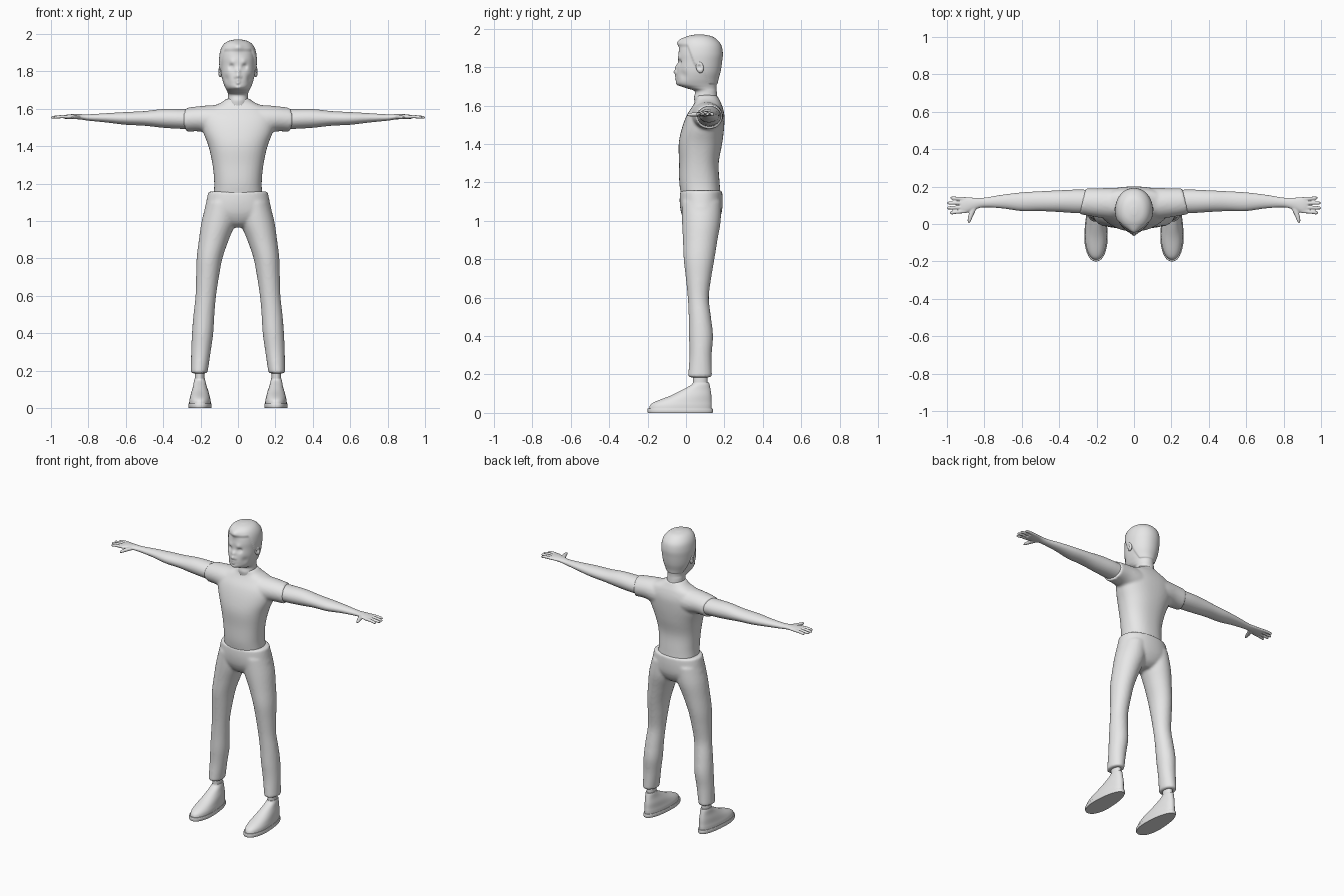
import bpy
import bmesh
import math
from mathutils import Vector, Matrix

cube = bpy.data.objects.get("Cube")
if cube:
    bpy.data.objects.remove(cube, do_unlink=True)

grey = bpy.data.materials.new("plain grey")
grey.use_nodes = True
grey.diffuse_color = (0.8, 0.8, 0.8, 1)
grey.node_tree.nodes["Principled BSDF"].inputs["Base Color"].default_value = (0.8, 0.8, 0.8, 1)


def spline(stations, steps):
    """Catmull-Rom interpolation of whole station rows."""
    rows = [Vector(s) for s in stations]
    result = []
    for i in range(len(rows) - 1):
        before, a, b = rows[max(i - 1, 0)], rows[i], rows[i + 1]
        after = rows[min(i + 2, len(rows) - 1)]
        for k in range(steps):
            t = k / steps
            result.append(a + ((b - before) * t
                               + (before * 2 - a * 5 + b * 4 - after) * t ** 2
                               + (a * 3 - before - b * 3 + after) * t ** 3) * 0.5)
    return result + [rows[-1]]


def loft(bm, axis, stations, sides=32, steps=4, power=2.0):
    """Closed tube; each station is (position, centre a, centre b, radius a, radius b)."""
    place = {"x": lambda t, a, b: (t, a, b),
             "y": lambda t, a, b: (a, t, b),
             "z": lambda t, a, b: (a, b, t)}[axis]
    rings = []
    for t, ca, cb, ra, rb in spline(stations, steps):
        ring = []
        for k in range(sides):
            angle = math.tau * k / sides
            c, s = math.cos(angle), math.sin(angle)
            a = ca + ra * math.copysign(abs(c) ** (2 / power), c)
            b = cb + rb * math.copysign(abs(s) ** (2 / power), s)
            ring.append(bm.verts.new(place(t, a, b)))
        rings.append(ring)
    for low, high in zip(rings, rings[1:]):
        for k in range(sides):
            n = (k + 1) % sides
            bm.faces.new((low[k], low[n], high[n], high[k]))
    bm.faces.new(rings[0])
    bm.faces.new(rings[-1])
    return [v for ring in rings for v in ring]


def brush(verts, centre, radius, push):
    """Soft symmetric sculpting stroke."""
    for v in verts:
        gap = (Vector((abs(v.co.x), v.co.y, v.co.z)) - Vector(centre)).length
        move = Vector(push) * math.exp(-(gap / radius) ** 2)
        if v.co.x < 0:
            move.x = -move.x
        v.co += move


def build(name, bm, voxel=0, smooth=0, mirror=False):
    bmesh.ops.recalc_face_normals(bm, faces=bm.faces)
    mesh = bpy.data.meshes.new(name)
    bm.to_mesh(mesh)
    bm.free()
    mesh.materials.append(grey)
    obj = bpy.data.objects.new(name, mesh)
    bpy.context.collection.objects.link(obj)
    bpy.ops.object.select_all(action="DESELECT")
    obj.select_set(True)
    bpy.context.view_layer.objects.active = obj
    bpy.ops.object.shade_smooth_by_angle(angle=math.radians(45))
    if voxel:
        fuse = obj.modifiers.new("fuse", "REMESH")
        fuse.mode = "VOXEL"
        fuse.voxel_size = voxel
        fuse.use_smooth_shade = True
        soften = obj.modifiers.new("soften", "SMOOTH")
        soften.iterations = smooth
    if mirror:
        pair = obj.modifiers.new("pair", "MIRROR")
        pair.use_mirror_merge = False
    return obj


# Shirt: trunk fused with two short sleeves whose openings slant
bm = bmesh.new()
loft(bm, "z", [(1.12, 0, .079, .132, .102), (1.2, 0, .07, .127, .105), (1.3, 0, .067, .136, .103),
               (1.4, 0, .075, .158, .113), (1.48, 0, .088, .188, .11), (1.55, 0, .102, .2, .098),
               (1.6, 0, .112, .165, .076), (1.63, 0, .112, .095, .062), (1.655, 0, .105, .06, .056)],
     sides=48, power=2.3)
half = [(.04, .108, 1.54, .085, .085), (.12, .11, 1.54, .084, .08),
        (.2, .115, 1.546, .076, .068), (.276, .122, 1.541, .069, .064)]
sleeves = loft(bm, "x", [(-r[0], *r[1:]) for r in reversed(half)] + half)
for v in sleeves:
    v.co.x *= 1 - 0.9 * (v.co.y - 0.12)
build("shirt", bm, voxel=0.008, smooth=6)

# Trousers: hips fused with two legs
bm = bmesh.new()
loft(bm, "z", [(1.158, 0, .079, .158, .109), (1.1, 0, .079, .17, .112), (1.04, 0, .08, .176, .105),
               (.99, 0, .08, .11, .08), (.965, 0, .08, .05, .045)], sides=48, power=2.2)
for side in (1, -1):
    loft(bm, "z", [(z, cx * side, cy, rx, ry) for z, cx, cy, rx, ry in [
        (1.1, .085, .08, .082, .102), (1, .102, .08, .092, .101), (.9, .129, .074, .08, .09),
        (.8, .152, .068, .069, .08), (.7, .163, .065, .061, .066), (.6, .172, .064, .055, .055),
        (.5, .182, .072, .056, .058), (.4, .189, .078, .057, .063), (.3, .198, .076, .052, .058),
        (.185, .208, .073, .045, .063)]])
build("trousers", bm, voxel=0.008, smooth=6)

# Arm with palm, four fingers and thumb
bm = bmesh.new()
loft(bm, "x", [(.18, .12, 1.542, .06, .054), (.3, .121, 1.545, .063, .053), (.4, .122, 1.548, .058, .05),
               (.5, .122, 1.548, .053, .039), (.6, .119, 1.548, .05, .034), (.7, .12, 1.551, .037, .025),
               (.8, .115, 1.553, .026, .017), (.85, .109, 1.557, .031, .014), (.9, .101, 1.557, .043, .013),
               (.928, .1, 1.556, .041, .01)])
for root, tip, end in [(.068, .06, .985), (.09, .086, 1), (.113, .112, .998), (.134, .139, .982)]:
    loft(bm, "x", [(.9, root, 1.557, .01, .009), (.95, (root + tip) / 2, 1.557, .0098, .0088),
                   (end - .01, tip, 1.554, .0088, .0075), (end, tip, 1.553, .004, .004)], sides=16)
loft(bm, "y", [(.1, .848, 1.556, .016, .012), (.06, .867, 1.555, .015, .011),
               (.02, .88, 1.553, .01, .009), (.004, .882, 1.552, .004, .004)], sides=16)
build("arms", bm, voxel=0.004, smooth=3, mirror=True)

# Head and neck: dense loft, then soft sculpting
bm = bmesh.new()
head = loft(bm, "z", [
    (1.6, 0, .11, .062, .062), (1.64, 0, .103, .055, .061), (1.675, 0, .102, .053, .058),
    (1.692, 0, .078, .058, .081), (1.71, 0, .058, .067, .102), (1.74, 0, .057, .079, .107),
    (1.78, 0, .063, .089, .111), (1.83, 0, .07, .093, .111), (1.87, 0, .073, .094, .112),
    (1.91, 0, .074, .088, .104), (1.938, 0, .07, .073, .087), (1.955, 0, .07, .05, .06),
    (1.963, 0, .07, .015, .02)], sides=112, steps=8, power=2.1)

# Hair: raised shell above a hairline that drops around the ears to the nape
hairline = [(-1, 1.905), (.01, 1.905), (.045, 1.81), (.09, 1.79), (.12, 1.71), (1, 1.71)]
core = Vector((0, 0.07, 1.84))
for v in head:
    for (y0, z0), (y1, z1) in zip(hairline, hairline[1:]):
        if y0 <= v.co.y < y1:
            line = z0 + (z1 - z0) * (v.co.y - y0) / (y1 - y0)
            break
    raised = min(max((v.co.z - line) / 0.012, 0), 1)
    v.co += (v.co - core).normalized() * 0.007 * raised

# Face: fringe, brow, eye sockets, eyes, nose, cheeks, mouth and chin
for centre, radius, push in [
        ((0, -.03, 1.928), .026, (0, -.014, .003)),
        ((.03, -.035, 1.85), .016, (0, -.005, 0)),
        ((.035, -.032, 1.824), .014, (0, .013, 0)),
        ((.035, -.025, 1.822), .007, (0, -.005, 0)),
        ((0, -.044, 1.802), .013, (0, -.011, 0)),
        ((0, -.052, 1.776), .013, (0, -.017, 0)),
        ((.013, -.045, 1.77), .008, (.002, -.004, 0)),
        ((.055, -.01, 1.76), .022, (-.005, .005, 0)),
        ((0, -.05, 1.75), .011, (0, -.007, 0)),
        ((0, -.05, 1.738), .01, (0, -.006, 0)),
        ((0, -.058, 1.7445), .005, (0, .005, 0)),
        ((0, -.05, 1.725), .008, (0, .004, 0)),
        ((0, -.045, 1.711), .017, (0, -.006, 0))]:
    brush(head, centre, radius, push)
build("head", bm)

# Ears: flattened ovals with a hollow
bm = bmesh.new()
shape = (Matrix.Translation((.094, .072, 1.8)) @ Matrix.Rotation(-.25, 4, "Z")
         @ Matrix.Rotation(.2, 4, "X") @ Matrix.Diagonal((.012, .02, .031, 1)))
ear = bmesh.ops.create_uvsphere(bm, u_segments=32, v_segments=20, radius=1, matrix=shape)["verts"]
brush(ear, (.106, .069, 1.802), .011, (-.011, 0, 0))
build("ears", bm, mirror=True)

# Ankles
bm = bmesh.new()
loft(bm, "z", [(.1, .205, .075, .028, .04), (.16, .205, .074, .025, .037), (.23, .204, .073, .027, .039)])
build("ankles", bm, mirror=True)


# Shoes: both uppers and soles narrow towards the heel
def taper(verts):
    for v in verts:
        v.co.x = .204 + (v.co.x - .204) * (1 - 0.9 * max(v.co.y + .1, 0))


bm = bmesh.new()
taper(loft(bm, "z", [(.015, .203, -.03, .061, .163), (.04, .203, -.026, .06, .16),
                     (.06, .203, -.012, .056, .145), (.09, .203, .026, .05, .106),
                     (.12, .204, .054, .041, .074), (.145, .205, .075, .036, .048),
                     (.158, .205, .078, .032, .042)], sides=48, power=2.2))
build("shoe_uppers", bm, mirror=True)

bm = bmesh.new()
taper(loft(bm, "z", [(0, .203, -.03, .063, .168), (.004, .203, -.03, .065, .17),
                     (.02, .203, -.03, .065, .17), (.024, .203, -.03, .063, .168)],
           sides=48, steps=1, power=2.3))
build("shoe_soles", bm, mirror=True)
